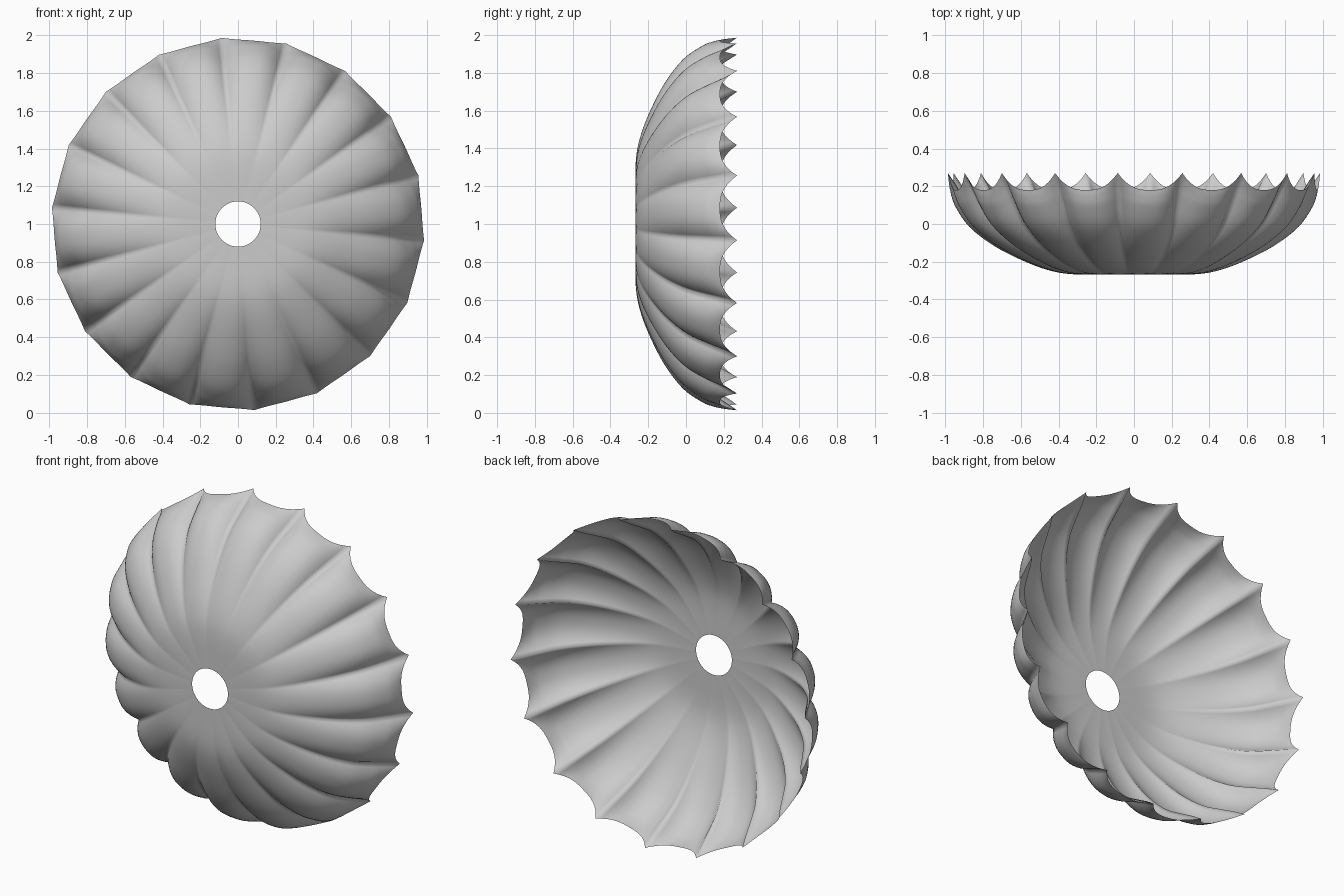
import bpy, bmesh, math
from mathutils import Vector
from mathutils.geometry import interpolate_bezier

cube = bpy.data.objects.get("Cube")
if cube:
    bpy.data.objects.remove(cube, do_unlink=True)

LOBES = 18
STEPS = 16          # columns per lobe
FIRST_TIP = math.radians(15)
CENTRE_Z = 1.0

# Matching (radius, depth) profiles: crest of a lobe and valley between lobes
CREST = [(.12, -.268), (.33, -.266), (.46, -.243), (.6, -.19), (.75, -.112),
         (.875, -.015), (.945, .085), (.967, .14), (.975, .18)]
VALLEY = [(.12, -.268), (.33, -.264), (.455, -.236), (.585, -.175), (.715, -.09),
          (.825, .015), (.9, .13), (.945, .205), (.99, .27)]


def smooth_profile(points, cuts=5):
    """Fine smooth curve through the given profile points."""
    p = [Vector(q) for q in points]
    p = [p[0] * 2 - p[1]] + p + [p[-1] * 2 - p[-2]]
    out = [p[1]]
    for a, b, c, d in zip(p, p[1:], p[2:], p[3:]):
        out += interpolate_bezier(b, b + (c - a) / 6, c - (d - b) / 6, c, cuts)[1:]
    return out


# Scalloped bowl sheet
crest, valley = smooth_profile(CREST), smooth_profile(VALLEY)
bm = bmesh.new()
columns = []
for i in range(LOBES * STEPS):
    angle = FIRST_TIP + math.tau * i / (LOBES * STEPS)
    t = abs(2 * (i % STEPS) / STEPS - 1)
    column = []
    for k, (c, v) in enumerate(zip(crest, valley)):
        # Creases sharpen towards the rim
        blend = t ** (2 + 0.7 * k / len(crest))
        r, y = c.lerp(v, blend)
        column.append(bm.verts.new((r * math.cos(angle), y,
                                    CENTRE_Z + r * math.sin(angle))))
    columns.append(column)

for a, b in zip(columns, columns[1:] + columns[:1]):
    for k in range(len(a) - 1):
        bm.faces.new((a[k], a[k + 1], b[k + 1], b[k]))
bmesh.ops.recalc_face_normals(bm, faces=bm.faces)
if sum(f.normal.y for f in bm.faces) > 0:
    bmesh.ops.reverse_faces(bm, faces=bm.faces)

mesh = bpy.data.meshes.new("scalloped_bowl")
bm.to_mesh(mesh)
bm.free()
mesh.shade_smooth()
bowl = bpy.data.objects.new("scalloped_bowl", mesh)
bpy.context.collection.objects.link(bowl)

# Plain grey
grey = bpy.data.materials.new("light_grey")
grey.use_nodes = True
colour = (.6, .6, .6, 1)
grey.diffuse_color = colour
grey.node_tree.nodes["Principled BSDF"].inputs["Base Color"].default_value = colour
mesh.materials.append(grey)
